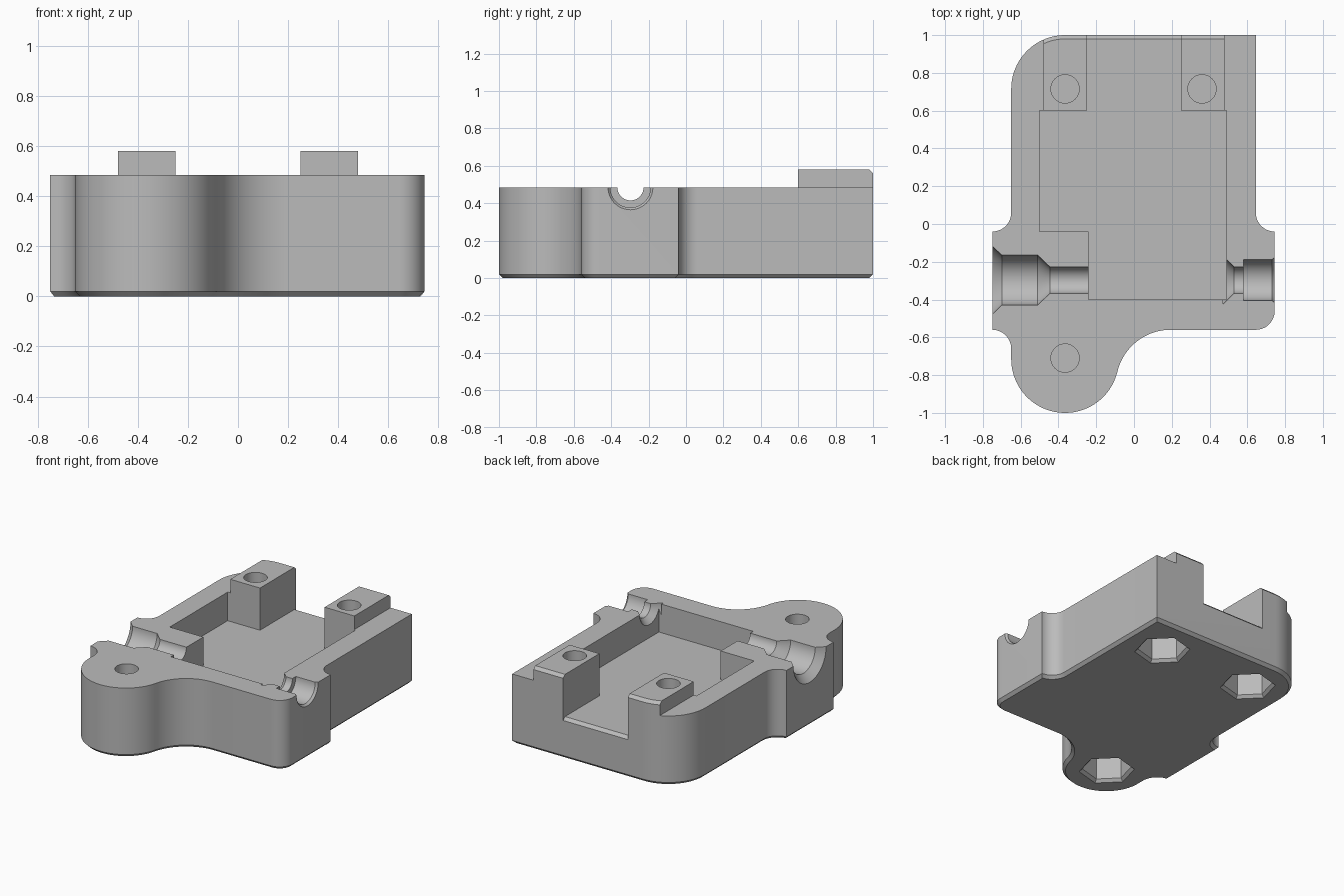
import bpy, bmesh
from math import cos, sin, radians, pi
from mathutils import Matrix, Vector

cube = bpy.data.objects.get("Cube")
if cube:
    bpy.data.objects.remove(cube, do_unlink=True)

RIM, POST_TOP, FLOOR, CHAMFER = 0.485, 0.58, 0.285, 0.02
BORE_Y = -0.297
ABOVE = 0.8

grey = bpy.data.materials.new("mid grey")
grey.use_nodes = True
grey.diffuse_color = (0.5, 0.5, 0.5, 1)
grey.node_tree.nodes["Principled BSDF"].inputs["Base Color"].default_value = (0.5, 0.5, 0.5, 1)


def make_object(name, bm):
    bmesh.ops.recalc_face_normals(bm, faces=bm.faces)
    mesh = bpy.data.meshes.new(name)
    bm.to_mesh(mesh)
    bm.free()
    mesh.materials.append(grey)
    obj = bpy.data.objects.new(name, mesh)
    bpy.context.collection.objects.link(obj)
    return obj


def loft(loops):
    """Closed solid through equal-length loops of 3D points."""
    bm = bmesh.new()
    rings = [[bm.verts.new(p) for p in loop] for loop in loops]
    for low, high in zip(rings, rings[1:]):
        for i in range(len(low)):
            j = (i + 1) % len(low)
            bm.faces.new((low[i], low[j], high[j], high[i]))
    bm.faces.new(rings[0][::-1])
    bm.faces.new(rings[-1])
    return bm


def prism(points, z0, z1):
    return loft([[(x, y, z) for x, y in points] for z in (z0, z1)])


def lathe(profile, sides):
    """Turned solid about z from (height, radius) pairs."""
    angles = [2 * pi * i / sides for i in range(sides)]
    return loft([[(r * cos(a), r * sin(a), h) for a in angles] for h, r in profile])


def arc(cx, cy, r, start, end, steps):
    angles = [radians(start + (end - start) * i / steps) for i in range(steps + 1)]
    return [(cx + r * cos(a), cy + r * sin(a)) for a in angles]


def inset(points, distance):
    """Move a counter-clockwise outline inward with mitred corners."""
    result = []
    for i, point in enumerate(points):
        p = Vector(point)
        before = (p - Vector(points[i - 1])).normalized()
        after = (Vector(points[(i + 1) % len(points)]) - p).normalized()
        n0, n1 = Vector((-before.y, before.x)), Vector((-after.y, after.x))
        result.append(tuple(p + (n0 + n1) * distance / (1 + n0.dot(n1))))
    return result


# Outer outline, counter-clockwise from the front lobe
outline = (
    arc(-0.365, -0.715, 0.285, 180, 345, 40)
    + arc(0.194, -0.85, 0.29, 163, 90, 20)
    + arc(0.645, -0.46, 0.1, 270, 360, 12)
    + arc(0.745, 0.06, 0.1, 270, 180, 12)
    + [(0.645, 1.0)]
    + arc(-0.365, 0.715, 0.285, 90, 180, 20)
    + arc(-0.75, 0.06, 0.1, 0, -90, 12)
    + arc(-0.75, -0.66, 0.1, 90, 0, 12)
)

# Full-height body, chamfered round the bottom and top edges
narrow = inset(outline, CHAMFER)
levels = ((narrow, 0), (outline, CHAMFER), (outline, POST_TOP - CHAMFER), (narrow, POST_TOP))
body = make_object("housing_half", loft([[(x, y, z) for x, y in pts] for pts, z in levels]))

cutters = []


def cut(name, bm, matrix=Matrix.Identity(4)):
    bm.transform(matrix)
    cutters.append(make_object(name, bm))


# Clear everything above the rim except the two posts
cut("rim_cutter", prism([
    (-1, -1.2), (1, -1.2), (1, 1.2), (0.48, 1.2), (0.48, 0.6), (0.25, 0.6),
    (0.25, 1.2), (-0.25, 1.2), (-0.25, 0.6), (-0.48, 0.6), (-0.48, 1.2), (-1, 1.2)],
    RIM, ABOVE))

# Stepped pocket, open at the back between the posts
cut("pocket_cutter", prism([
    (-0.24, -0.4), (0.49, -0.4), (0.49, 0.6), (0.25, 0.6), (0.25, 1.2),
    (-0.25, 1.2), (-0.25, 0.6), (-0.5, 0.6), (-0.5, -0.04), (-0.24, -0.04)],
    FLOOR, ABOVE))

# Chamfer along the back edge of the pocket floor
cut("lip_cutter", prism(
    [(0.98, FLOOR), (1.04, FLOOR - 0.06), (1.04, FLOOR + 0.05), (0.98, FLOOR + 0.05)],
    -0.25, 0.25), Matrix(((0, 0, 1, 0), (1, 0, 0, 0), (0, 1, 0, 0), (0, 0, 0, 1))))

# Cable bores through the side walls, split at the rim
along_x = Matrix.Translation((0, BORE_Y, RIM)) @ Matrix.Rotation(pi / 2, 4, 'Y')
cut("right_bore_cutter", lathe(
    [(-0.77, 0.2), (-0.7, 0.132), (-0.51, 0.132), (-0.445, 0.07), (-0.2, 0.07)], 48), along_x)
cut("left_bore_cutter", lathe(
    [(0.47, 0.128), (0.53, 0.07), (0.58, 0.07), (0.58, 0.108), (0.73, 0.108), (0.77, 0.14)],
    48), along_x)

# Screw holes from above and hexagonal nut recesses from below
for name, x, y in (("front", -0.365, -0.71), ("back_right", -0.365, 0.715),
                   ("back_left", 0.36, 0.715)):
    place = Matrix.Translation((x, y, 0))
    cut(name + "_hole_cutter", lathe([(0.22, 0.075), (ABOVE, 0.075)], 40), place)
    cut(name + "_nut_cutter", lathe([(-0.02, 0.2), (0.02, 0.16), (0.2, 0.16)], 6),
        place @ Matrix.Rotation(radians(15), 4, 'Z'))

# Carve the body, then keep only the finished mesh
for cutter in cutters:
    cutter.hide_render = True
    mod = body.modifiers.new(cutter.name, 'BOOLEAN')
    mod.operation = 'DIFFERENCE'
    mod.solver = 'EXACT'
    mod.object = cutter

bpy.context.view_layer.update()
carved = bpy.data.meshes.new_from_object(body.evaluated_get(bpy.context.evaluated_depsgraph_get()))
body.modifiers.clear()
body.data = carved
carved.materials.clear()
carved.materials.append(grey)
for poly in carved.polygons:
    poly.material_index = 0
for cutter in cutters:
    bpy.data.objects.remove(cutter, do_unlink=True)

# Smooth the round walls, keep hard corners
bpy.ops.object.select_all(action='DESELECT')
body.select_set(True)
bpy.context.view_layer.objects.active = body
bpy.ops.object.shade_smooth_by_angle(angle=radians(25))
